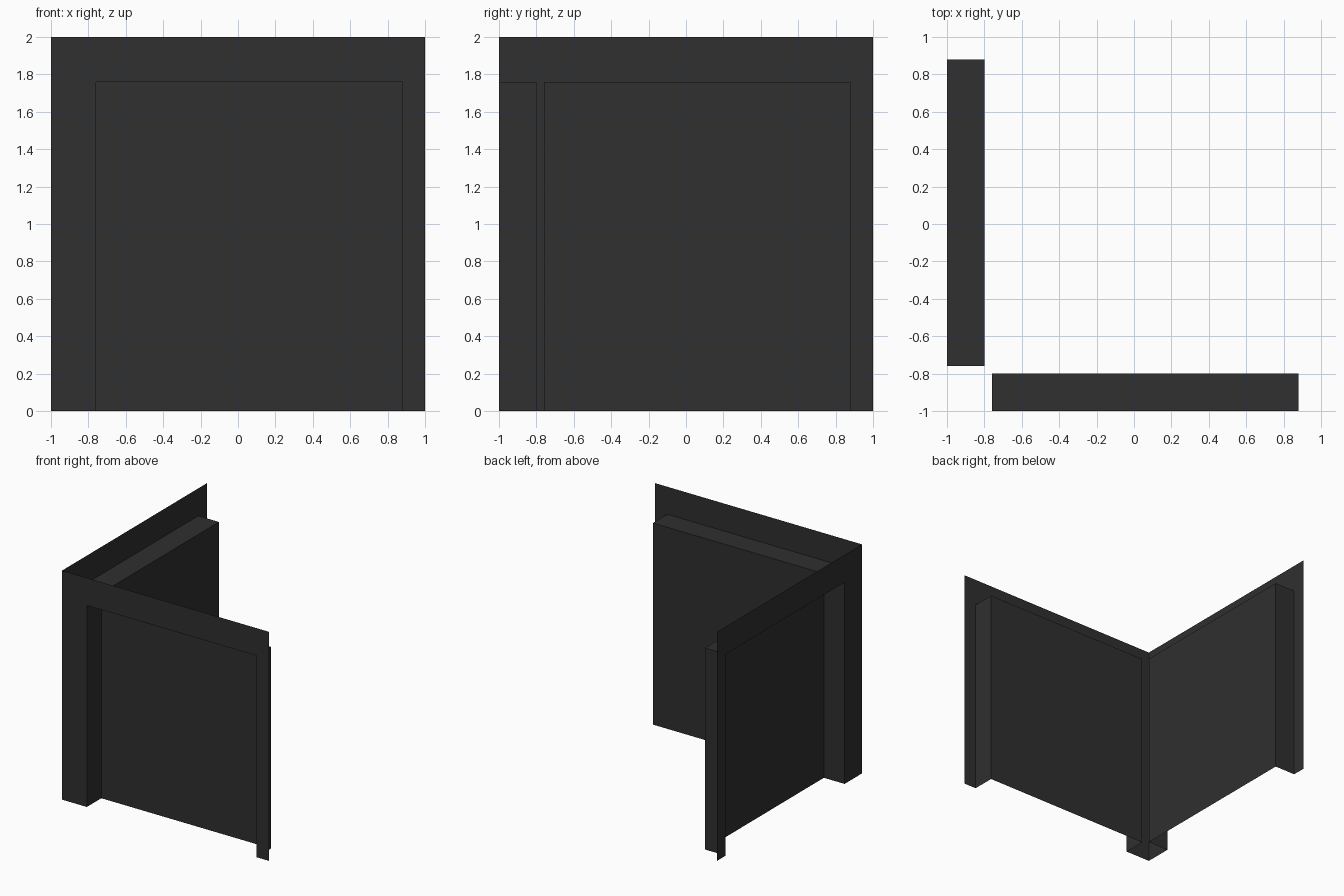
import bpy, bmesh

if "Cube" in bpy.data.objects:
    bpy.data.objects.remove(bpy.data.objects["Cube"])

dark = bpy.data.materials.new("charcoal")
dark.diffuse_color = (0.029, 0.029, 0.029, 1)
dark.use_nodes = True
dark.node_tree.nodes["Principled BSDF"].inputs["Base Color"].default_value = dark.diffuse_color

# Opening in each wall, along the wall and up, and the recess depth
A, B, TOP, DEPTH = -0.76, 0.88, 1.76, 0.2
OUT, IN = -1.0, -1.0 + DEPTH


def sheet_part(name, quads, swap):
    """Sheet object from quads of (along, across, up); swap puts it on the left wall."""
    bm = bmesh.new()
    for quad in quads:
        pts = [(v, u, w) if swap else (u, v, w) for u, v, w in quad]
        if swap:
            pts.reverse()  # keep the faces turned outward
        bm.faces.new([bm.verts.new(p) for p in pts])
    bmesh.ops.remove_doubles(bm, verts=bm.verts[:], dist=1e-5)
    mesh = bpy.data.meshes.new(name)
    bm.to_mesh(mesh)
    bm.free()
    mesh.materials.append(dark)
    ob = bpy.data.objects.new(name, mesh)
    bpy.context.collection.objects.link(ob)


def upright(u0, u1, z0, z1, v):
    return [(u0, v, z0), (u1, v, z0), (u1, v, z1), (u0, v, z1)]


for side, swap in (("front", False), ("left", True)):
    # Outer frame: two posts and the band over the opening
    sheet_part(side + "_wall_frame", [
        upright(-1, A, 0, TOP, OUT), upright(B, 1, 0, TOP, OUT),
        upright(-1, A, TOP, 2, OUT), upright(A, B, TOP, 2, OUT),
        upright(B, 1, TOP, 2, OUT)], swap)
    # Recess: back panel, two jambs and a ceiling, open at the bottom
    sheet_part(side + "_wall_recess", [
        upright(A, B, 0, TOP, IN),
        [(A, OUT, 0), (A, IN, 0), (A, IN, TOP), (A, OUT, TOP)],
        [(B, IN, 0), (B, OUT, 0), (B, OUT, TOP), (B, IN, TOP)],
        [(A, OUT, TOP), (A, IN, TOP), (B, IN, TOP), (B, OUT, TOP)]], swap)
